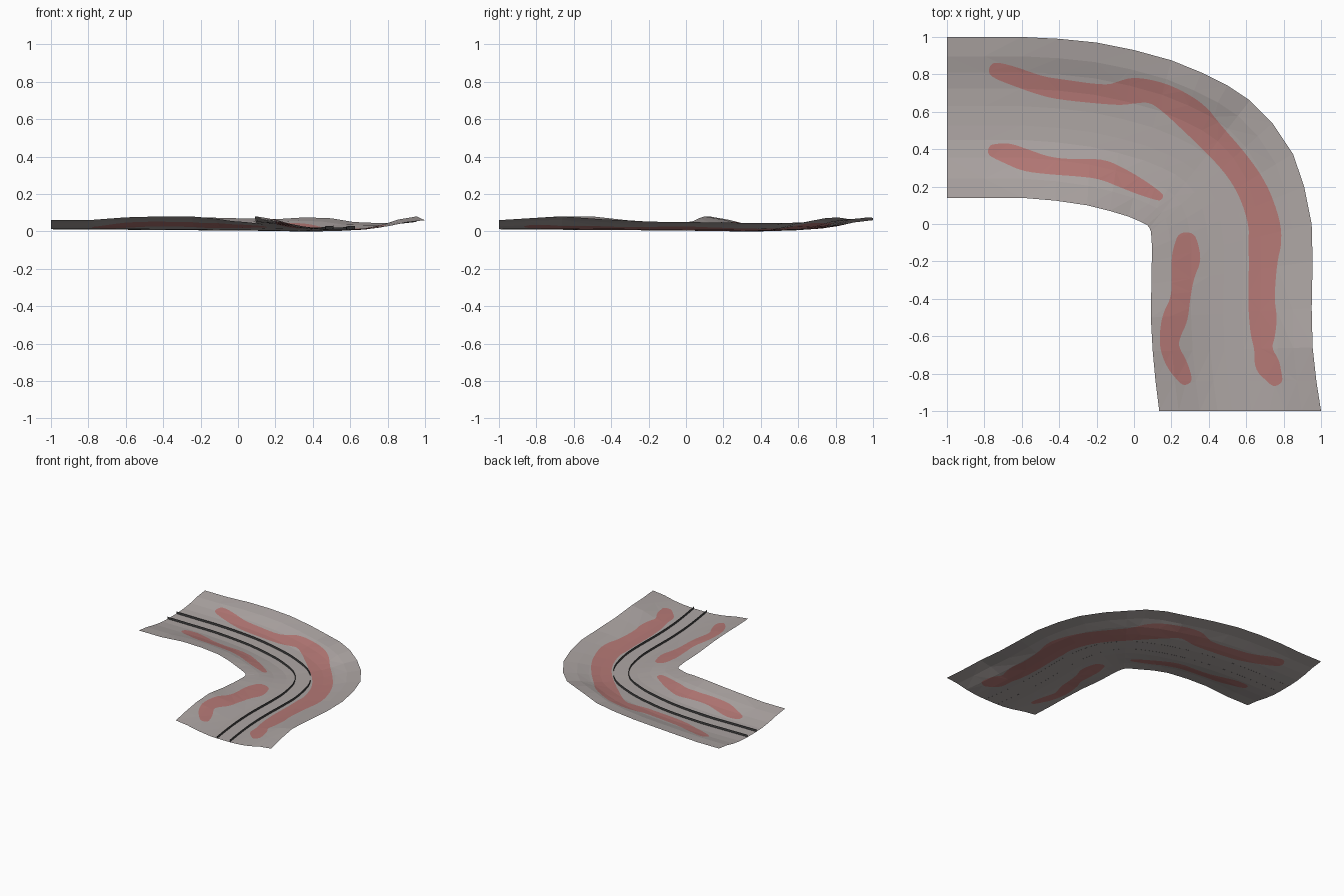
import bpy
import math
from mathutils import Vector
from mathutils.bvhtree import BVHTree
from mathutils.geometry import delaunay_2d_cdt

cube = bpy.data.objects.get("Cube")
if cube:
    bpy.data.objects.remove(cube, do_unlink=True)


def material(name, colour):
    mat = bpy.data.materials.new(name)
    mat.use_nodes = True
    rgba = (*colour, 1)
    mat.diffuse_color = rgba
    mat.node_tree.nodes["Principled BSDF"].inputs["Base Color"].default_value = rgba
    return mat


def add_object(name, verts, faces, mats):
    mesh = bpy.data.meshes.new(name)
    mesh.from_pydata(verts, [], faces)
    for mat in mats:
        mesh.materials.append(mat)
    obj = bpy.data.objects.new(name, mesh)
    bpy.context.collection.objects.link(obj)
    return obj


ground = material("warm grey ground", (.42, .38, .37))
clay = material("red clay", (.46, .19, .18))
steel = material("dark steel", (.06, .06, .06))

# Stations along the bend: inner edge x, y, height and outer edge x, y, height
# (plan in hundredths, heights in thousandths)
stations = [
    (-100, 14, 60, -100, 100, 60), (-80, 14, 60, -80, 100, 60),
    (-60, 14, 75, -60, 100, 70), (-42, 12.5, 80, -40, 99, 75),
    (-25, 10, 80, -20, 97, 75), (-13, 7, 70, 0, 93, 70),
    (-3, 4, 55, 20, 87.5, 65), (4, 1, 50, 36, 81, 75),
    (7, -.5, 47, 50, 74, 70), (8.3, -2, 45, 62, 66, 50),
    (9, -4, 45, 74, 54, 45), (9.4, -8, 47, 85, 37.5, 45),
    (9.6, -13, 50, 91, 20, 47), (9.5, -20, 52, 95, 0, 50),
    (9.3, -32, 60, 95.5, -20, 52), (9, -50, 80, 95, -45, 65),
    (10, -68, 80, 95.5, -66, 80), (11.5, -84, 70, 97.5, -84, 70),
    (13.5, -100, 60, 100, -100, 60)]
# Valley cross-section: position across, share of the edge height
valley = [(0, 1), (.12, .75), (.25, .3), (.36, .05), (.45, 0),
          (.57, 0), (.68, .1), (.78, .35), (.88, .75), (1, 1)]


def across(station, t):
    xi, yi, _, xo, yo, _ = station
    return Vector((xi, yi)).lerp(Vector((xo, yo)), t) / 100


# Coarse valley surface, used for heights
grid, quads = [], []
cols, half = len(valley), (len(stations) - 1) / 2
for i, st in enumerate(stations):
    floor = .012 * abs(i / half - 1)
    for t, share in valley:
        edge = (st[2] if t < .5 else st[5]) / 1000
        grid.append(across(st, t).to_3d() + Vector((0, 0, floor + (edge - floor) * share)))
for i in range(len(stations) - 1):
    for j in range(cols - 1):
        a = i * cols + j
        quads.append((a, a + cols, a + cols + 1, a + 1))
surface = BVHTree.FromPolygons(grid, quads)


def on_ground(p, lift=0):
    hit = surface.ray_cast(Vector((p.x, p.y, 1)), Vector((0, 0, -1)))[0]
    if hit is None:
        hit = surface.find_nearest(Vector((p.x, p.y, .05)))[0]
    return Vector((p.x, p.y, hit.z + lift))


# Red patches: centre line x, y and half width, in hundredths
patches = [
    [(-73, 82, 4.5), (-64, 79, 5), (-50, 74, 5), (-40, 72, 5.5), (-15, 69, 5),
     (-7, 70, 6.5), (0, 71.5, 7), (10, 71, 6), (20, 66, 7.5), (32, 57, 9),
     (40, 48, 8), (54, 33, 7.5), (64, 18, 8), (70, 0, 8.5), (70, -10, 9),
     (69, -20, 7.5), (68, -40, 7), (69, -50, 7.5), (69, -60, 6.5),
     (69, -67, 4.5), (71, -75, 7), (75, -82, 4.5)],
    [(-74, 39, 4), (-68, 38, 5.5), (-58, 34, 6), (-45, 31, 4.5), (-30, 30, 4.5),
     (-17, 29.5, 5.5), (-5, 24, 5), (5, 19, 4), (13, 15, 2.5)],
    [(28, -11, 6.5), (28, -19, 8), (26, -28, 6), (25, -40, 5), (22, -50, 7),
     (19, -60, 5.5), (19, -67, 5), (23, -75, 5.5), (27, -82, 4)]]


def patch_outline(spine):
    pts = [Vector(p[:2]) / 100 for p in spine]
    left, right, last = [], [], len(pts) - 1
    for i, p in enumerate(pts):
        along = (pts[min(i + 1, last)] - pts[max(i - 1, 0)]).normalized()
        side = Vector((-along.y, along.x))
        r = spine[i][2] / 100
        if i == 0:
            left.append(p - along * r + side * r * .6)
            right.append(p - along * r - side * r * .6)
        left.append(p + side * r)
        right.append(p - side * r)
        if i == last:
            left.append(p + along * r + side * r * .6)
            right.append(p + along * r - side * r * .6)
    loop = right + left[::-1]
    for _ in range(2):  # round the corners
        loop = [a.lerp(b, f) for a, b in zip(loop, loop[1:] + loop[:1]) for f in (.25, .75)]
    return loop


# Cut the patches into the valley surface
flat = [p.to_2d() for p in grid]
regions = [list(q) for q in quads]
for spine in patches:
    loop = patch_outline(spine)
    regions.append(list(range(len(flat), len(flat) + len(loop))))
    flat += loop
cut_verts, _, cut_faces, _, _, sources = delaunay_2d_cdt(flat, [], regions, 1, 1e-5)
terrain = add_object("valley_ground", [on_ground(p) for p in cut_verts], cut_faces, [ground, clay])
for poly, source in zip(terrain.data.polygons, sources):
    poly.material_index = int(any(s >= len(quads) for s in source))
    poly.use_smooth = False


# Rails: thin upright ribbons following the bend
def smooth_path(pts, steps=4):
    path = []
    for i in range(len(pts) - 1):
        a, b = pts[max(i - 1, 0)], pts[i]
        c, d = pts[i + 1], pts[min(i + 2, len(pts) - 1)]
        for k in range(steps):
            u = k / steps
            path.append(b + (c - a) * u / 2 + (a - b * 2.5 + c * 2 - d / 2) * u ** 2
                        + (b * 1.5 - c * 1.5 + d / 2 - a / 2) * u ** 3)
    return path + [pts[-1]]


for name, t in (("inner_rail", .435), ("outer_rail", .567)):
    path = smooth_path([across(st, t) for st in stations])
    verts = [on_ground(p, lift) for p in path for lift in (-.0005, .018)]
    faces = [(k, k + 2, k + 3, k + 1) for k in range(0, len(verts) - 2, 2)]
    add_object(name, verts, faces, [steel])
